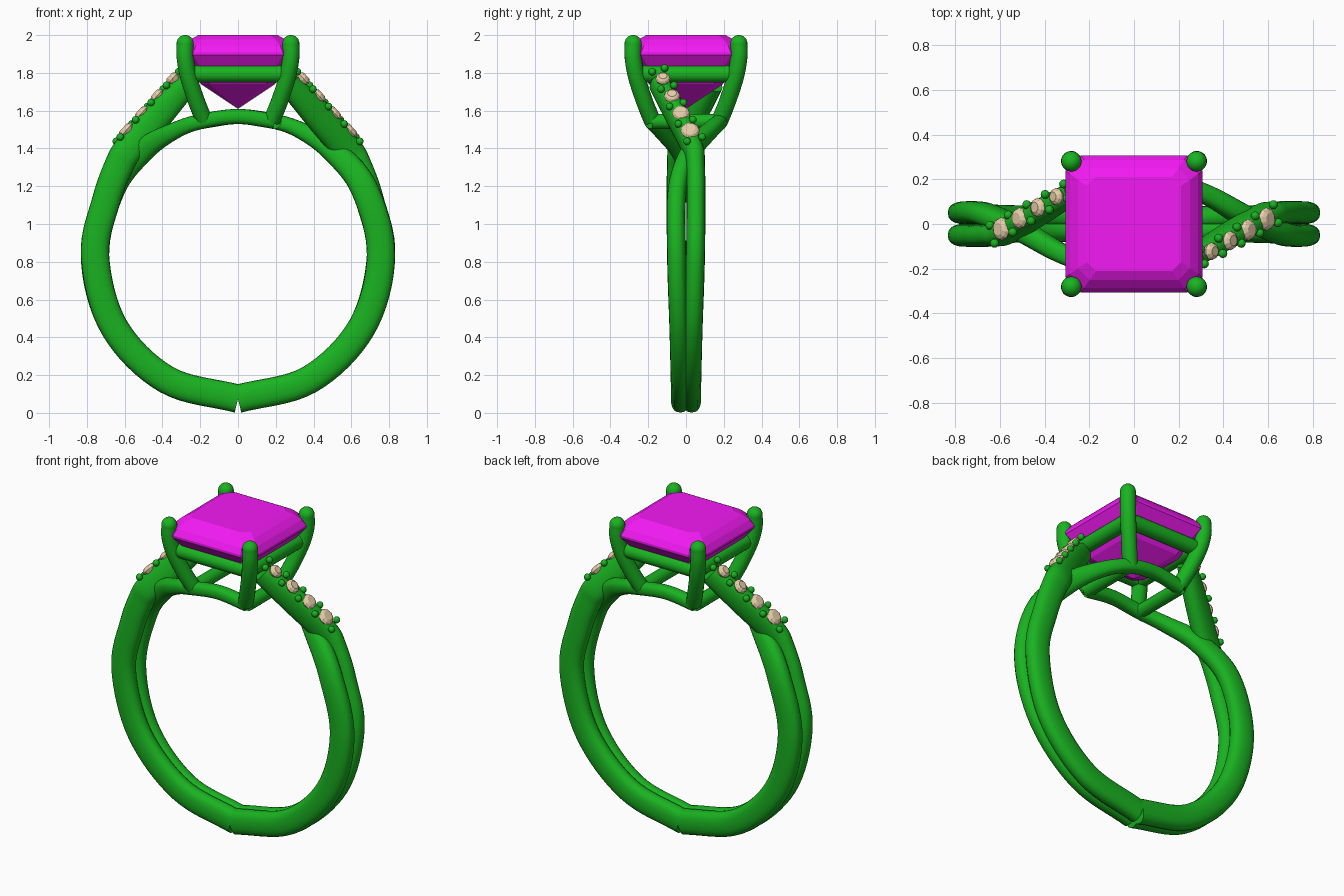
import bpy, bmesh
from math import sin, cos, pi, radians, copysign
from mathutils import Vector, Matrix

if "Cube" in bpy.data.objects:
    bpy.data.objects.remove(bpy.data.objects["Cube"])

CZ = 0.832  # height of the finger hole centre


def material(name, rgb):
    m = bpy.data.materials.new(name)
    m.diffuse_color = (*rgb, 1)
    m.use_nodes = True
    m.node_tree.nodes["Principled BSDF"].inputs["Base Color"].default_value = m.diffuse_color
    return m


METAL = material("green_metal", (0.01, 0.45, 0.015))
STONE = material("magenta_stone", (0.9, 0.01, 0.9))
CREAM = material("cream_stone", (0.8, 0.62, 0.4))


def finish(bm, name, mat, smooth=True):
    bmesh.ops.recalc_face_normals(bm, faces=bm.faces)
    for f in bm.faces:
        f.smooth = smooth and len(f.verts) <= 4
    me = bpy.data.meshes.new(name)
    bm.to_mesh(me)
    bm.free()
    me.materials.append(mat)
    ob = bpy.data.objects.new(name, me)
    bpy.context.collection.objects.link(ob)
    return ob


def spline(pts, steps):
    """Catmull-Rom through points of any dimension."""
    pts = [Vector(p) for p in pts]
    ext = [pts[0] * 2 - pts[1]] + pts + [pts[-1] * 2 - pts[-2]]
    out = []
    for i in range(1, len(ext) - 2):
        a, b, c, d = ext[i - 1:i + 3]
        for k in range(steps):
            t = k / steps
            out.append(0.5 * (2 * b + (c - a) * t + (2 * a - 5 * b + 4 * c - d) * t * t
                              + (3 * b - a - 3 * c + d) * t ** 3))
    return out + [pts[-1]]


def sweep(name, pts, steps=8, sides=20, power=2.0):
    """Sweep a rounded section along (x, y, z, half width, half depth) points."""
    samples = spline(pts, steps)
    pos = [Vector(s[:3]) for s in samples]
    bm = bmesh.new()
    rings = []
    for i, s in enumerate(samples):
        tan = (pos[min(i + 1, len(pos) - 1)] - pos[max(i - 1, 0)]).normalized()
        up = pos[i] - Vector((0, 0, CZ))
        up.y = 0
        up = (up - tan * up.dot(tan)).normalized()
        side = tan.cross(up)
        ring = []
        for k in range(sides):
            a = 2 * pi * k / sides
            u = copysign(abs(cos(a)) ** (2 / power), cos(a)) * s[3]
            v = copysign(abs(sin(a)) ** (2 / power), sin(a)) * s[4]
            ring.append(bm.verts.new(pos[i] + side * u + up * v))
        rings.append(ring)
    for r, q in zip(rings, rings[1:]):
        for k in range(sides):
            n = (k + 1) % sides
            bm.faces.new((r[k], r[n], q[n], q[k]))
    bm.faces.new(rings[0])
    bm.faces.new(rings[-1])
    return finish(bm, name, METAL)


def half_turn(ob, name):
    """Copy rotated 180 degrees about z."""
    c = ob.copy()
    c.name = name
    c.rotation_euler = (0, 0, pi)
    bpy.context.collection.objects.link(c)


def loft(bm, layers, tip=None):
    """Join equal-length vertex loops, cap the first, close the end."""
    loops = [[bm.verts.new(p) for p in l] for l in layers]
    n = len(loops[0])
    bm.faces.new(loops[0])
    for r, q in zip(loops, loops[1:]):
        for k in range(n):
            bm.faces.new((r[k], r[(k + 1) % n], q[(k + 1) % n], q[k]))
    if tip:
        t = bm.verts.new(tip)
        for k in range(n):
            bm.faces.new((loops[-1][k], loops[-1][(k + 1) % n], t))
    else:
        bm.faces.new(loops[-1])


def arc(deg, y, w, d, r=0.757):
    a = radians(deg)
    return (r * sin(a), y, CZ - r * cos(a), w, d)


# Band strands: both start at the bottom and cross on the shoulders
lower = [arc(d, s, 0.05, 0.075) for d, s in ((0, .03), (30, .031), (60, .038), (90, .05))]
upper_strand = sweep("stone_strand_right", lower + [
    arc(113, .053, .05, .075), (.63, .05, 1.31, .05, .077), (.575, .035, 1.40, .055, .08),
    (.425, -.05, 1.575, .055, .08), (.265, -.145, 1.745, .05, .06)], power=2.4)
half_turn(upper_strand, "stone_strand_left")

under_strand = sweep("under_strand_right",
    [(x, -y, z, w, d) for x, y, z, w, d in lower] + [
    arc(118, -.045, .05, .072), arc(138, .03, .05, .062, .75), arc(153, .125, .045, .045, .742),
    arc(165, .18, .04, .04, .737), arc(180, .185, .04, .04, .737),
    arc(195, .18, .04, .04, .737)], power=2.4)
half_turn(under_strand, "under_strand_left")

# Side links that close the square base under the stone
for sx, nm in ((1, "right"), (-1, "left")):
    sweep("base_link_" + nm, [(sx * .19, y, 1.543, .04, .04) for y in (-.18, 0, .18)])

# Prongs with round tips
for sx in (1, -1):
    for sy in (1, -1):
        tag = ("right" if sx > 0 else "left") + ("_back" if sy > 0 else "_front")
        sweep("prong_" + tag, [(sx * h, sy * h, z, .045, .045) for h, z in
              ((.18, 1.55), (.22, 1.65), (.262, 1.78), (.28, 1.88), (.28, 1.955))])
        bm = bmesh.new()
        bmesh.ops.create_uvsphere(bm, u_segments=20, v_segments=12, radius=.0455,
                                  matrix=Matrix.Translation((sx * .28, sy * .28, 1.955)))
        finish(bm, "prong_tip_" + tag, METAL)

# Square gallery rail
for i, nm in enumerate(("front", "right", "back", "left")):
    bm = bmesh.new()
    bmesh.ops.create_cone(bm, cap_ends=True, segments=20, radius1=.045, radius2=.045, depth=.51,
        matrix=Matrix.Rotation(i * pi / 2, 4, 'Z') @ Matrix.Translation((0, -.245, 1.795))
        @ Matrix.Rotation(pi / 2, 4, 'Y'))
    finish(bm, "rail_" + nm, METAL)

# Step-cut centre stone with clipped corners
def clipped(h, z, c):
    q = [(h, -h + c), (h, h - c), (h - c, h), (-h + c, h),
         (-h, h - c), (-h, -h + c), (-h + c, -h), (h - c, -h)]
    return [(x, y, z) for x, y in q]

bm = bmesh.new()
loft(bm, [clipped(*l) for l in ((.21, 2.0, .04), (.25, 1.978, .052), (.285, 1.945, .062),
     (.307, 1.91, .07), (.307, 1.895, .07), (.255, 1.825, .058), (.195, 1.74, .045))], (0, 0, 1.61))
finish(bm, "centre_stone", STONE, False)

# Accent stones and holding beads along the raised shoulders
start, end = Vector((.593, .022, 1.495)), Vector((.347, -.122, 1.77))
along = (end - start).normalized()
normal = Vector((.74, 0, .67))
normal = (normal - along * normal.dot(along)).normalized()
across = normal.cross(along)

stones, beads = bmesh.new(), bmesh.new()
for i in range(4):
    c = start.lerp(end, i / 3)
    r = .052 - .004 * i
    loft(stones, [[c + normal * h + (along * cos(a) + across * sin(a)) * r * s
         for a in (2 * pi * k / 10 for k in range(10))]
         for s, h in ((.55, .022), (.85, .013), (1, 0), (.6, -.03))])
for i in range(5):
    c = start.lerp(end, (i - .5) / 3)
    for s in (-1, 1):
        bmesh.ops.create_uvsphere(beads, u_segments=12, v_segments=8, radius=.02,
            matrix=Matrix.Translation(c + across * s * (.043 - .002 * i)))
half_turn(finish(stones, "accent_stones_right", CREAM, False), "accent_stones_left")
half_turn(finish(beads, "beads_right", METAL), "beads_left")
